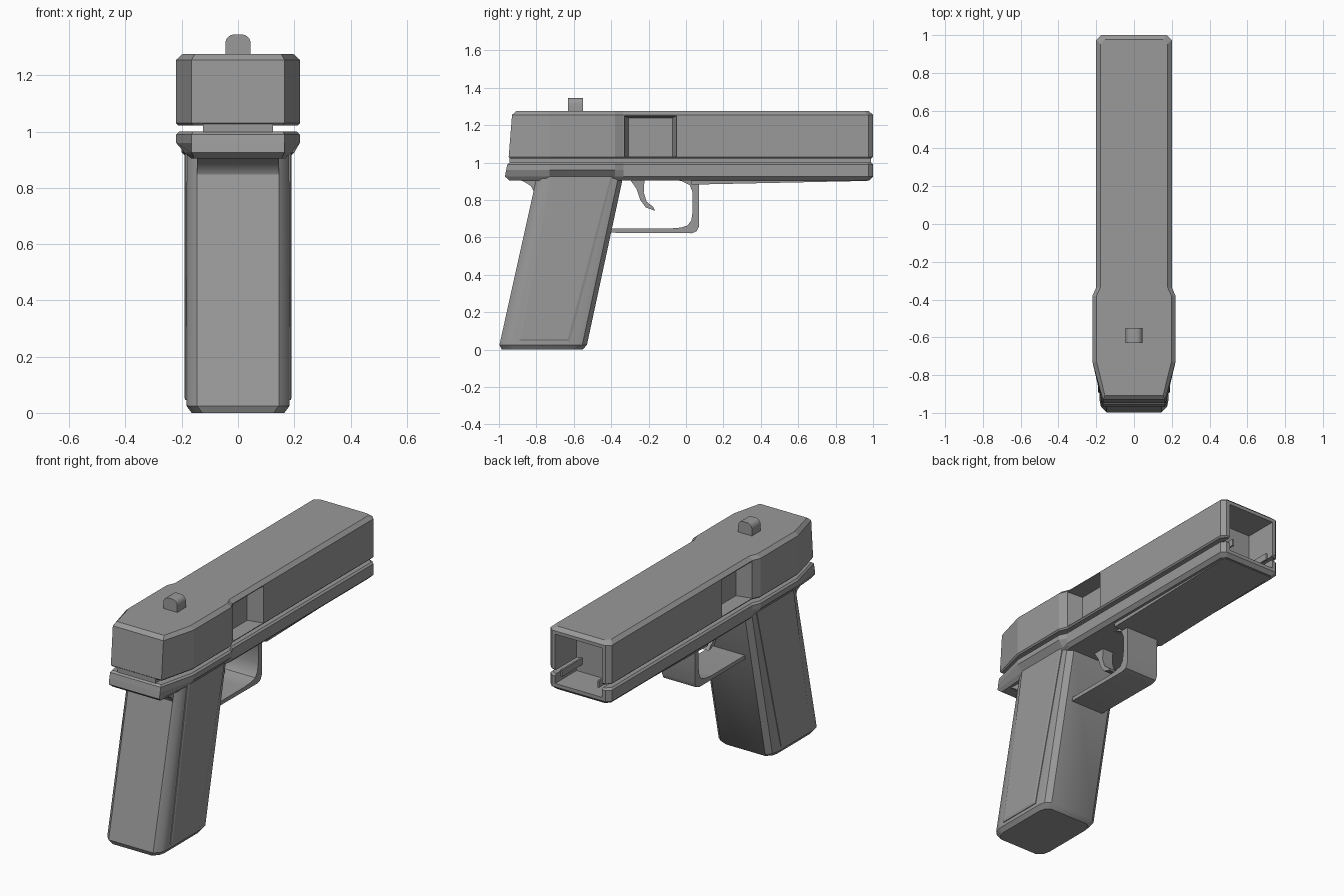
import bpy, bmesh, math

cube = bpy.data.objects.get("Cube")
if cube:
    bpy.data.objects.remove(cube, do_unlink=True)

grey = bpy.data.materials.new("gunmetal grey")
grey.use_nodes = True
COLOUR = (0.32, 0.32, 0.32, 1)
grey.diffuse_color = COLOUR
grey.node_tree.nodes["Principled BSDF"].inputs["Base Color"].default_value = COLOUR


def loft(name, rings, smooth=False):
    """Skin a stack of equal-length rings and cap both ends."""
    bm = bmesh.new()
    loops = [[bm.verts.new(p) for p in ring] for ring in rings]
    n = len(loops[0])
    for low, high in zip(loops, loops[1:]):
        for i in range(n):
            j = (i + 1) % n
            bm.faces.new((low[i], low[j], high[j], high[i]))
    bm.faces.new(loops[0][::-1])
    bm.faces.new(loops[-1])
    bmesh.ops.recalc_face_normals(bm, faces=bm.faces)
    mesh = bpy.data.meshes.new(name)
    bm.to_mesh(mesh)
    bm.free()
    mesh.materials.append(grey)
    obj = bpy.data.objects.new(name, mesh)
    bpy.context.collection.objects.link(obj)
    if smooth:
        activate(obj)
        bpy.ops.object.shade_smooth_by_angle(angle=math.radians(35))
    return obj


def activate(obj):
    bpy.ops.object.select_all(action='DESELECT')
    obj.select_set(True)
    bpy.context.view_layer.objects.active = obj


def extrude(name, profile, half_width, smooth=False):
    """Extrude a (y, z) profile across x."""
    return loft(name, [[(x, y, z) for y, z in profile]
                       for x in (-half_width, half_width)], smooth)


def box(name, hx, y0, y1, z0, z1):
    return extrude(name, [(y0, z0), (y1, z0), (y1, z1), (y0, z1)], hx)


def mirror_ring(half, z):
    """Complete a right-hand (x, y) outline with its mirrored half."""
    return [(x, y, z) for x, y in half] + [(-x, y, z) for x, y in reversed(half)]


def cut(obj, cutter):
    activate(obj)
    mod = obj.modifiers.new("cut", 'BOOLEAN')
    mod.operation = 'DIFFERENCE'
    mod.solver = 'EXACT'
    mod.object = cutter
    bpy.ops.object.modifier_apply(modifier=mod.name)
    bpy.data.objects.remove(cutter, do_unlink=True)


def body_ring(z, rear, inset=0, flare=0):
    """Plan outline shared by slide and frame; flare narrows the rear half."""
    wide = 0.22 - inset - flare
    half = [(0.175 - inset, 1 - inset), (0.2 - inset, 0.975 - inset),
            (0.2 - inset, -0.335), (wide, -0.38), (wide, -0.73),
            (min(0.165 - inset / 2, wide), rear + inset)]
    return mirror_ring(half, z)


# Slide with a sloped back and chamfered top
slide = loft("slide", [body_ring(1.022, -0.948, 0.008), body_ring(1.03, -0.948),
                       body_ring(1.255, -0.93), body_ring(1.275, -0.93, 0.022)])

# Frame below the slide, tucked in towards the grip
frame = loft("frame", [body_ring(0.905, -0.965, 0.02, 0.03),
                       body_ring(0.925, -0.968, 0, 0.03),
                       body_ring(0.96, -0.962), body_ring(0.99, -0.955),
                       body_ring(1.0, -0.953, 0.01)])

# Narrow core that forms the floor of the side groove
core = box("groove_core", 0.125, -0.945, 0.99, 0.99, 1.03)

# Hollow muzzle
for part, hx in ((slide, 0.153), (frame, 0.153), (core, 0.115)):
    cut(part, box("muzzle_cutter", hx, 0.8, 1.1, 0.945, 1.235))

# Recessed port on both sides
for side in (-1, 1):
    rings = []
    for x, t in ((0.11, 0.022), (0.2, 0), (0.26, 0)):
        y0, y1, z0, z1 = -0.33 + t, -0.05 - t, 1.033, 1.25 - t / 2
        rings.append([(side * x, y, z) for y, z in
                      ((y0, z0), (y1, z0), (y1, z1), (y0, z1))])
    cut(slide, loft("port_cutter", rings))

# Gently sloping underside ahead of the guard
extrude("dust_cover", [(0.03, 0.882), (0.97, 0.902), (0.97, 0.93), (0.03, 0.93)], 0.165)


def grip_ring(z, inset=0):
    back, front = -1.003 + 0.222 * z + inset, -0.535 + 0.215 * z - inset
    half = [(0.145 - inset, front), (0.175 - inset, front - 0.025),
            (0.183 - inset, front - 0.06), (0.183 - inset, back + 0.07),
            (0.175 - inset, back + 0.03), (0.145 - inset, back)]
    return mirror_ring(half, z)


# Raked grip with chamfered foot
loft("grip", [grip_ring(0, 0.018), grip_ring(0.025), grip_ring(0.93)], True)

# Thin raised panels on the grip sides
for side, label in ((1, "left"), (-1, "right")):
    rings = []
    for x, t in ((0.17, 0), (0.187, 0), (0.191, 0.012)):
        outline = [(-0.895 + t, 0.045 + t), (-0.62 - t, 0.045 + t),
                   (-0.39 - t, 0.93), (-0.735 + t, 0.93)]
        rings.append([(side * x, y, z) for y, z in outline])
    loft(label + "_grip_panel", rings)

# Curved tang behind the grip
extrude("tang", [(-0.92, 0.915), (-0.87, 0.9), (-0.83, 0.875), (-0.81, 0.84),
                 (-0.81, 0.8), (-0.7, 0.8), (-0.7, 0.915)], 0.145, True)

# Trigger guard
extrude("trigger_guard", [
    (-0.42, 0.625), (0.03, 0.622), (0.057, 0.632), (0.07, 0.66), (0.07, 0.91),
    (-0.07, 0.91), (-0.02, 0.9), (0.02, 0.88), (0.036, 0.84), (0.036, 0.74),
    (0.028, 0.69), (0.008, 0.663), (-0.03, 0.652), (-0.09, 0.647),
    (-0.42, 0.647)], 0.107, True)

# Trigger
extrude("trigger", [
    (-0.3, 0.91), (-0.265, 0.86), (-0.245, 0.8), (-0.215, 0.76), (-0.165, 0.742),
    (-0.177, 0.765), (-0.21, 0.79), (-0.226, 0.84), (-0.222, 0.91)], 0.035, True)

# Rounded sight post
half = [(0.045, 1.26)]
for i in range(6):
    a = math.radians(90 * i / 5)
    half.append((0.015 + 0.03 * math.cos(a), 1.313 + 0.032 * math.sin(a)))
arch = half + [(-x, z) for x, z in reversed(half)]
loft("rear_sight", [[(x, y, z) for x, z in arch] for y in (-0.63, -0.55)], True)
